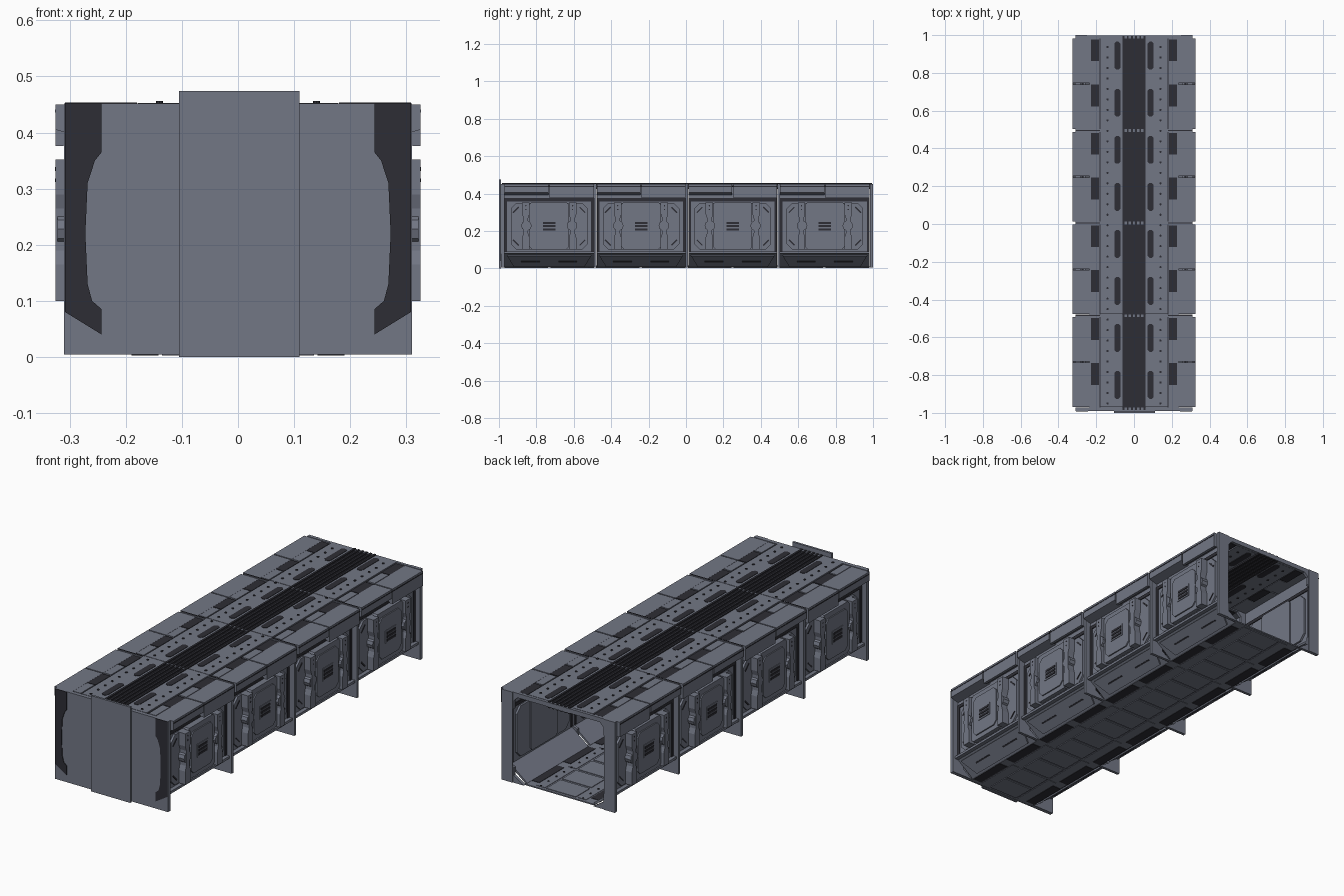
import bpy, bmesh, math
from mathutils import Vector

if "Cube" in bpy.data.objects:
    bpy.data.objects.remove(bpy.data.objects["Cube"])


def material(name, rgb):
    m = bpy.data.materials.new(name)
    m.diffuse_color = (*rgb, 1)
    m.use_nodes = True
    m.node_tree.nodes["Principled BSDF"].inputs["Base Color"].default_value = m.diffuse_color
    return m


LIGHT = material("blue_grey_metal", (0.17, 0.185, 0.235))
DARK = material("dark_metal", (0.027, 0.027, 0.035))

RIBS = [-0.978, -0.485, 0.005, 0.495, 0.99]
BAYS = [(a + 0.008, b - 0.008) for a, b in zip(RIBS, RIBS[1:])]
CENTRES = [(a + b) / 2 for a, b in BAYS]


def prism(pts, vec):
    """A solid: a planar outline swept along a vector."""
    return [Vector(p) for p in pts], Vector(vec)


def box(x0, x1, y0, y1, z0, z1):
    return prism([(x0, y0, z0), (x1, y0, z0), (x1, y1, z0), (x0, y1, z0)], (0, 0, z1 - z0))


def along_y(profile, y0, y1):
    return prism([(x, y0, z) for x, z in profile], (0, y1 - y0, 0))


def along_x(outline, cy, x0, x1):
    return prism([(x0, cy + y, z) for y, z in outline], (x1 - x0, 0, 0))


def disc(axis, cx, cy, cz, r, depth, n=10):
    a = [2 * math.pi * i / n for i in range(n)]
    if axis == 'x':
        return prism([(cx, cy + r * math.cos(t), cz + r * math.sin(t)) for t in a], (depth, 0, 0))
    return prism([(cx + r * math.cos(t), cy + r * math.sin(t), cz) for t in a], (0, 0, depth))


def cut_rect(hy, z0, z1, c):
    """Rectangle in y/z with cut corners."""
    return [(-hy + c, z0), (hy - c, z0), (hy, z0 + c), (hy, z1 - c),
            (hy - c, z1), (-hy + c, z1), (-hy, z1 - c), (-hy, z0 + c)]


def part(name, mat, solids, mirror=True):
    bm = bmesh.new()
    for pts, vec in solids:
        for s in ((1, -1) if mirror else (1,)):
            a = [bm.verts.new((p.x * s, p.y, p.z)) for p in pts]
            b = [bm.verts.new(((p + vec).x * s, (p + vec).y, (p + vec).z)) for p in pts]
            bm.faces.new(a)
            bm.faces.new(b[::-1])
            n = len(a)
            for i in range(n):
                bm.faces.new((a[i], b[i], b[(i + 1) % n], a[(i + 1) % n]))
    bmesh.ops.recalc_face_normals(bm, faces=bm.faces)
    me = bpy.data.meshes.new(name)
    bm.to_mesh(me)
    bm.free()
    me.materials.append(mat)
    ob = bpy.data.objects.new(name, me)
    bpy.context.collection.objects.link(ob)
    return ob


# Portal ribs: half a frame, mirrored
rib = [(0.31, 0.004), (0.31, 0.452), (0, 0.452), (0, 0.43), (0.225, 0.43), (0.245, 0.41), (0.245, 0.37),
       (0.268, 0.36), (0.268, 0.09), (0.245, 0.08), (0.245, 0.04), (0.19, 0.004)]
part("portal_ribs", LIGHT, [along_y(rib, y - 0.007, y + 0.007) for y in RIBS])
part("back_edge", LIGHT, [box(0.25, 0.31, 0.995, 1.0, 0.004, 0.452)])

# Front end: closing wall, dark side plates and taller door
part("front_wall", LIGHT, [box(-0.31, 0.31, -0.99, -0.985, 0.004, 0.452)], False)
side = [(0.308, 0.08), (0.308, 0.452), (0.243, 0.452), (0.243, 0.365), (0.255, 0.35), (0.268, 0.31),
        (0.272, 0.22), (0.268, 0.13), (0.26, 0.1), (0.243, 0.085), (0.243, 0.04)]
part("front_side_plates", DARK, [along_y(side, -0.993, -0.989)])
part("front_door", LIGHT, [box(-0.105, 0.11, -1.0, -0.989, 0.0, 0.474)], False)

# Floor: deck, centre tiles, dark edging
part("floor_deck", LIGHT, [box(-0.19, 0.19, -0.985, 0.99, 0.005, 0.011)], False)
part("floor_tiles", LIGHT,
     [box(-0.08, 0.08, -0.97 + i * 0.1225, -0.86 + i * 0.1225, 0.001, 0.014) for i in range(16)], False)
part("floor_side_tiles", LIGHT,
     [box(0.09, 0.135, -0.97 + i * 0.245, -0.74 + i * 0.245, 0.003, 0.013) for i in range(8)])
part("floor_edge_strips", DARK,
     [box(0.142, 0.19, -0.965 + i * 0.245, -0.77 + i * 0.245, 0.003, 0.013) for i in range(8)])
part("floor_rivets", DARK, [disc('z', 0.115, -0.95 + i * 0.06, 0.012, 0.005, 0.004, 6) for i in range(33)])

# Sloping lower skirts, one per bay with mitred ends
skirts, skirt_pads = [], []
for a, b in BAYS:
    skirts.append(prism([(0.188, a, 0.005), (0.188, b, 0.005), (0.285, b, 0.082), (0.285, a, 0.082)],
                        (-0.006, 0, 0.008)))
    skirt_pads.append(prism([(0.2, a + 0.05, 0.013), (0.2, b - 0.05, 0.013), (0.272, b - 0.015, 0.071),
                             (0.272, a + 0.015, 0.071)], (0.005, 0, -0.006)))
part("lower_skirts", LIGHT, skirts)
part("skirt_pads", LIGHT, skirt_pads)
part("skirt_slots", DARK, [prism([(0.238, c + d - 0.05, 0.038), (0.238, c + d + 0.05, 0.038),
                                  (0.243, c + d + 0.05, 0.042), (0.243, c + d - 0.05, 0.042)], (0.004, 0, -0.006))
                           for c in CENTRES for d in (-0.1, 0.1)])

# Side walls
part("wall_sheets", LIGHT, [box(0.272, 0.28, a, b, 0.078, 0.44) for a, b in BAYS])
part("wall_ledges", LIGHT, [box(0.272, 0.3, a, b, 0.078, 0.09) for a, b in BAYS])
part("wall_top_trim", DARK, [box(0.268, 0.284, a, b, 0.358, 0.375) for a, b in BAYS])
part("wall_end_trim", DARK, [box(0.268, 0.284, y, y + 0.014, 0.09, 0.375)
                             for a, b in BAYS for y in (a, b - 0.014)])
part("wall_plates", LIGHT, [along_x(cut_rect(0.205, 0.1, 0.35, 0.03), c, 0.262, 0.29) for c in CENTRES])
part("wall_corner_seams", DARK,
     [prism([(0.288, c + s * 0.195, z), (0.288, c + s * 0.165, z + t * 0.03),
             (0.288, c + s * 0.16, z + t * 0.025), (0.288, c + s * 0.19, z - t * 0.005)], (0.004, 0, 0))
      for c in CENTRES for s in (-1, 1) for z, t in ((0.15, -1), (0.3, 1))])

# Raised centre boxes with inset face, vents, clamps
part("wall_boxes", LIGHT, [along_x(cut_rect(0.104, 0.102, 0.355, 0.012), c, 0.256, 0.31) for c in CENTRES])
part("wall_box_faces", LIGHT, [along_x(cut_rect(0.085, 0.125, 0.33, 0.02), c, 0.305, 0.316) for c in CENTRES])
part("vent_frames", LIGHT, [box(0.31, 0.319, c - 0.042, c + 0.042, 0.195, 0.258) for c in CENTRES])
part("vent_slats", DARK, [box(0.318, 0.322, c - 0.034, c + 0.034, z, z + 0.011)
                          for c in CENTRES for z in (0.203, 0.2205, 0.238)])
clamp = [(-0.02, 0.1), (0.02, 0.1), (0.02, 0.165), (0.012, 0.19), (0.012, 0.265), (0.02, 0.29),
         (0.02, 0.352), (-0.02, 0.352), (-0.02, 0.29), (-0.012, 0.265), (-0.012, 0.19), (-0.02, 0.165)]
part("wall_clamps", LIGHT, [along_x(clamp, c + s * 0.125, 0.28, 0.325) for c in CENTRES for s in (-1, 1)])
part("clamp_bosses", LIGHT, [disc('x', 0.28, c + s * 0.122, 0.228, 0.028, 0.042)
                             for c in CENTRES for s in (-1, 1)])
part("clamp_bolts", DARK, [disc('x', 0.322, c + s * 0.125, z, 0.004, 0.004, 6)
                           for c in CENTRES for s in (-1, 1) for z in (0.315, 0.335)])

# Overhanging eaves: alternate deep and shallow hoods
deep = [(0.228, 0.45), (0.325, 0.45), (0.325, 0.376), (0.312, 0.376), (0.278, 0.4), (0.278, 0.436), (0.228, 0.436)]
flat = [(0.228, 0.45), (0.325, 0.45), (0.325, 0.405), (0.278, 0.392), (0.278, 0.436), (0.228, 0.436)]
eaves = []
for (a, b), c in zip(BAYS, CENTRES):
    eaves += [along_y(flat, a, c - 0.003), along_y(deep, c + 0.003, b)]
part("eaves", LIGHT, eaves)
part("eave_lines", DARK, [box(0.32, 0.3265, a, b, 0.436, 0.441) for a, b in BAYS])

# Roof: sheet, raised plates, dark centre track
part("roof_sheet", LIGHT, [box(-0.235, 0.235, -0.985, 0.99, 0.436, 0.445)], False)
part("roof_plates", LIGHT, [box(0.062, 0.178, a, b, 0.43, 0.453) for a, b in BAYS])
part("roof_track", DARK, [box(-0.06, 0.06, -0.985, 0.995, 0.428, 0.45)], False)
part("roof_track_rails", DARK, [box(x, x + 0.01, -0.985, 0.995, 0.424, 0.456) for x in (0.006, 0.028, 0.05)])
part("roof_seam", DARK, [box(0.178, 0.183, -0.98, 0.99, 0.44, 0.447)])


def slot(cx, cy, w, h, c=0.01):
    return prism([(cx + z, cy + y, 0.427) for y, z in cut_rect(h, -w, w, c)], (0, 0, 0.028))


part("roof_slots", DARK, [slot(0.088, -0.852 + i * 0.249, 0.016, 0.074) for i in range(8)])
part("roof_rivets", DARK, [disc('z', 0.14, -0.95 + i * 0.0555, 0.427, 0.006, 0.029, 8) for i in range(35)])

# Roof side recess: light fillers and dark patches
fills, patches = [], []
for (a, b), c in zip(BAYS, CENTRES):
    for start, end in ((a, c), (c, b)):
        patches.append(box(0.184, 0.228, end - 0.12, end - 0.004, 0.432, 0.4495))
        fills.append(box(0.186, 0.226, start + 0.004, end - 0.126, 0.434, 0.451))
part("roof_side_fillers", LIGHT, fills)
part("roof_side_patches", DARK, patches)
part("roof_rib_gaps", DARK, [box(0.18, 0.308, y - 0.003, y + 0.003, 0.448, 0.4535) for y in RIBS[1:4]])
